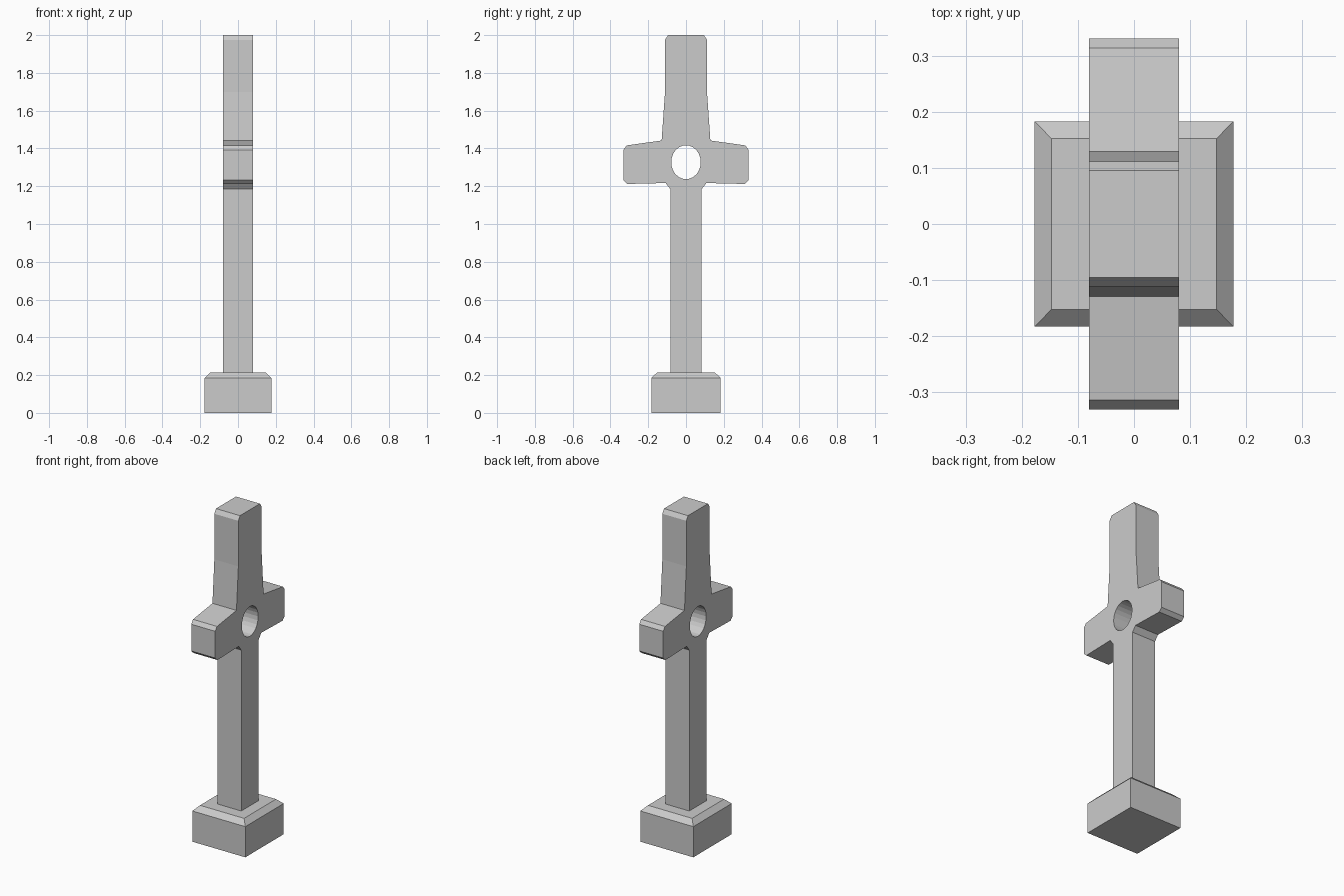
import bpy, bmesh

if "Cube" in bpy.data.objects:
    bpy.data.objects.remove(bpy.data.objects["Cube"])

HALF_X = 0.08


def make_object(name, bm):
    bmesh.ops.recalc_face_normals(bm, faces=bm.faces)
    mesh = bpy.data.meshes.new(name)
    bm.to_mesh(mesh)
    bm.free()
    obj = bpy.data.objects.new(name, mesh)
    bpy.context.collection.objects.link(obj)
    return obj


# Upright with arms: half outline in (y, z), mirrored and extruded along x
half = [(0.083, 0.2), (0.083, 1.185), (0.108, 1.217), (0.31, 1.212),
        (0.331, 1.232), (0.331, 1.393), (0.314, 1.416), (0.129, 1.442),
        (0.111, 1.7), (0.111, 1.975), (0.095, 2.0)]
outline = half + [(-y, z) for y, z in reversed(half)]
bm = bmesh.new()
face = bm.faces.new([bm.verts.new((-HALF_X, y, z)) for y, z in outline])
ext = bmesh.ops.extrude_face_region(bm, geom=[face])
moved = [g for g in ext["geom"] if isinstance(g, bmesh.types.BMVert)]
bmesh.ops.translate(bm, verts=moved, vec=(2 * HALF_X, 0, 0))
upright = make_object("upright_with_arms", bm)

# Oval hole through the crossing
bpy.ops.mesh.primitive_cylinder_add(vertices=24, radius=1, depth=1,
                                    location=(0, 0, 1.327),
                                    rotation=(0, 1.5707963, 0))
cutter = bpy.context.object
cutter.name = "hole_cutter"
cutter.scale = (0.09, 0.078, 1)
cutter.hide_render = True
cut = upright.modifiers.new("oval_hole", "BOOLEAN")
cut.operation = "DIFFERENCE"
cut.solver = "EXACT"
cut.object = cutter
bpy.context.view_layer.objects.active = upright
bpy.context.view_layer.update()
bpy.ops.object.modifier_apply(modifier=cut.name)
bpy.data.objects.remove(cutter)

# Base block with a chamfered top
bm = bmesh.new()
bmesh.ops.create_cube(bm, size=1)
for v in bm.verts:
    v.co = (v.co.x * 0.354, v.co.y * 0.366, (v.co.z + 0.5) * 0.185)
top = max(bm.faces, key=lambda f: f.calc_center_median().z)
ext = bmesh.ops.extrude_discrete_faces(bm, faces=[top])
for v in ext["faces"][0].verts:
    v.co = (v.co.x * 0.147 / 0.177, v.co.y * 0.152 / 0.183, 0.215)
make_object("base_block", bm)
